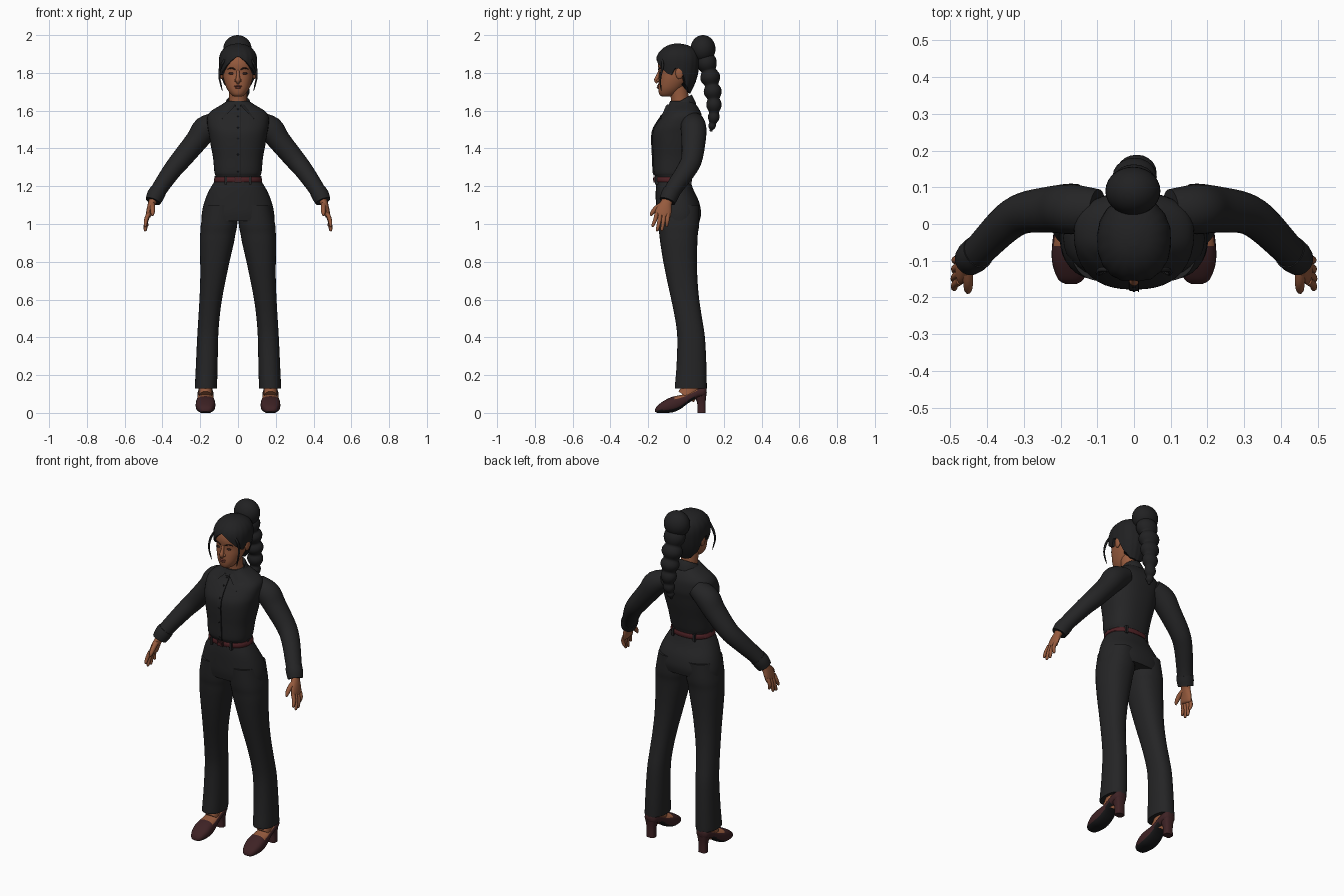
import bpy, bmesh, math
from mathutils import Vector


def material(name, r, g, b):
    m = bpy.data.materials.new(name)
    m.diffuse_color = (r, g, b, 1)
    return m


CLOTH = material("black_cloth", .018, .018, .019)
TRIM = material("dark_seam", .009, .009, .010)
HAIR = material("black_hair", .015, .015, .016)
SKIN = material("brown_skin", .31, .105, .048)
LIP = material("lip_brown", .22, .06, .04)
DARK = material("eye_dark", .03, .012, .009)
SHOE = material("oxblood_leather", .048, .016, .018)
BELT = material("belt_red", .075, .015, .018)


def sample(rows, per=4):
    """Catmull-Rom interpolation of rows of numbers."""
    out, n = [], len(rows)
    for i in range(n - 1):
        p0, p1, p2, p3 = (rows[max(0, min(n - 1, i + k))] for k in (-1, 0, 1, 2))
        for j in range(per):
            t = j / per
            out.append([.5 * (2 * b + (c - a) * t + (2 * a - 5 * b + 4 * c - d) * t * t
                        + (3 * b - a - 3 * c + d) * t ** 3) for a, b, c, d in zip(p0, p1, p2, p3)])
    return out + [list(rows[-1])]


def finish(name, bm, mats, mirror=False, rule=None, angle=45):
    bmesh.ops.recalc_face_normals(bm, faces=bm.faces)
    bm.normal_update()
    for f in bm.faces:
        f.smooth = True
        if rule:
            f.material_index = rule(f.calc_center_median(), f.normal)
    me = bpy.data.meshes.new(name)
    bm.to_mesh(me)
    bm.free()
    me.set_sharp_from_angle(angle=math.radians(angle))
    ob = bpy.data.objects.new(name, me)
    bpy.context.collection.objects.link(ob)
    for m in mats:
        me.materials.append(m)
    if mirror:
        ob.modifiers.new("mirror", 'MIRROR')
    return ob


def loft(name, rings, *mats, closed=True, **kw):
    bm = bmesh.new()
    vs = [[bm.verts.new(p) for p in r] for r in rings]
    n = len(rings[0])
    for a, b in zip(vs, vs[1:]):
        for i in range(n if closed else n - 1):
            j = (i + 1) % n
            bm.faces.new((a[i], a[j], b[j], b[i]))
    if closed:
        bm.faces.new(vs[0])
        bm.faces.new(vs[-1])
    return finish(name, bm, mats, **kw)


def oval(a, cx, cy, hx, hy, p=2.0):
    s, c = math.sin(a), -math.cos(a)
    return (cx + hx * math.copysign(abs(s) ** (2 / p), s), cy + hy * math.copysign(abs(c) ** (2 / p), c))


def turn(n):
    return [2 * math.pi * i / n for i in range(n)]


def body(name, rows, *mats, p=2.3, n=32, per=4, **kw):
    """Stack of ovals, rows are z, front y, back y, left x, right x."""
    rings = [[(*oval(a, (x0 + x1) / 2, (f + b) / 2, (x1 - x0) / 2, (b - f) / 2, p), z) for a in turn(n)]
             for z, f, b, x0, x1 in sample(rows, per)]
    return loft(name, rings, *mats, **kw)


def centred(rows):
    return [(z, f, b, -w, w) for z, f, b, w in rows]


def tube(name, rows, *mats, ref=(0, 1, 0), n=16, per=4, shape=None, **kw):
    """Swept oval, rows are x, y, z, radius across, radius along ref."""
    pts = sample(rows, per)
    rings = []
    for i, (x, y, z, ru, rv) in enumerate(pts):
        t = Vector(pts[min(i + 1, len(pts) - 1)][:3]) - Vector(pts[max(i - 1, 0)][:3])
        t.normalize()
        v = Vector(ref)
        v = (v - t * v.dot(t)).normalized()
        u = t.cross(v)
        k = shape(i / (len(pts) - 1)) if shape else 1
        rings.append([Vector((x, y, z)) + (u * math.cos(a) * ru + v * math.sin(a) * rv) * k for a in turn(n)])
    return loft(name, rings, *mats, **kw)


def ball(name, loc, size, mat, segs=20, **kw):
    bm = bmesh.new()
    bmesh.ops.create_uvsphere(bm, u_segments=segs, v_segments=segs // 2 + 2, radius=1)
    for v in bm.verts:
        v.co = [l + c * s for l, c, s in zip(loc, v.co, size)]
    return finish(name, bm, [mat], **kw)


def box(name, loc, size, mat, **kw):
    bm = bmesh.new()
    bmesh.ops.create_cube(bm, size=1)
    for v in bm.verts:
        v.co = [l + c * s for l, c, s in zip(loc, v.co, size)]
    return finish(name, bm, [mat], **kw)


# Blouse body, sleeves and cuffs
TORSO = [(1.20, -.15, .022, .113), (1.25, -.162, .025, .117), (1.275, -.171, .032, .125), (1.35, -.174, .05, .132),
         (1.42, -.178, .068, .145), (1.48, -.177, .08, .155), (1.52, -.163, .087, .162), (1.57, -.13, .084, .162),
         (1.60, -.106, .074, .14), (1.63, -.092, .055, .09), (1.65, -.085, .035, .06)]
body("blouse", centred(TORSO), CLOTH, p=2.4, n=40)
tube("sleeve", [(.10, .035, 1.545, .05, .06), (.17, .04, 1.505, .068, .068), (.22, .04, 1.44, .06, .064),
                (.30, .03, 1.343, .054, .056), (.35, 0, 1.282, .049, .052), (.41, -.06, 1.195, .043, .046),
                (.437, -.088, 1.15, .042, .044)], CLOTH, n=24, mirror=True)
tube("cuff", [(.424, -.076, 1.172, .045, .047), (.438, -.088, 1.148, .046, .047), (.45, -.099, 1.12, .041, .043)],
     CLOTH, n=24, mirror=True)
# Front placket follows the chest, with buttons
chest = [r for r in sample(TORSO) if 1.25 < r[0] < 1.62]
loft("placket", [[(-.014, f + .003, z), (-.012, f - .004, z), (.012, f - .004, z), (.014, f + .003, z)]
                 for z, f, b, w in chest], CLOTH)
loft("placket_seam", [[(.011, f - .002, z), (.011, f - .006, z), (.014, f - .006, z), (.014, f - .002, z)]
                      for z, f, b, w in chest], TRIM)
for z, f, b, w in chest[3::5]:
    ball("button", (0, f - .004, z), (.005, .003, .005), TRIM, 10)
# Folded collar with pointed front wings
columns = []
for i in range(21):
    t = i / 20
    a, lo = math.radians(14 + 166 * t), math.radians(38 + 142 * t)
    f = max(0, math.cos(a)) ** 2
    rb = .085 + .05 * f
    zt = 1.65 - .033 * math.cos(a) + .012 * f
    row = [(r * math.sin(a), -.03 - r * math.cos(a) * (1 + .25 * f), z)
           for r, z in ((.052, zt - .035), (.055, zt - .002), (.059, zt + .002), (.064, zt - .004))]
    row.append((rb * math.sin(lo), -.031 - rb * math.cos(lo), zt - .045 - .028 * f))
    row.append((rb * .96 * math.sin(lo), -.028 - rb * .96 * math.cos(lo), zt - .052 - .028 * f))
    columns.append(row)
loft("collar", columns, CLOTH, closed=False, mirror=True)

# Trousers
body("trouser_hips", centred([(1.235, -.156, .022, .118), (1.18, -.16, .04, .152), (1.12, -.16, .068, .177),
                              (1.06, -.158, .08, .191), (1.015, -.15, .072, .193)]), CLOTH, n=40)
body("trouser_leg", [(1.10, -.155, .07, .004, .176), (1.0, -.15, .07, .004, .196), (.95, -.142, .063, .013, .2),
                     (.9, -.136, .06, .022, .202), (.8, -.12, .058, .045, .2), (.7, -.1, .061, .066, .2),
                     (.6, -.078, .07, .085, .204), (.5, -.058, .085, .098, .21), (.4, -.046, .1, .105, .216),
                     (.25, -.05, .108, .108, .223), (.14, -.059, .11, .111, .228), (.13, -.058, .109, .112, .227)],
     CLOTH, mirror=True)
# Belt with buckle and loops
body("belt", centred([(1.222, -.163, .029, .125), (1.226, -.166, .032, .128), (1.245, -.166, .031, .125),
                      (1.249, -.163, .028, .121)]), BELT, n=40, per=1)
box("buckle", (0, -.168, 1.236), (.038, .01, .03), SHOE)
box("buckle_inset", (0, -.1735, 1.236), (.02, .004, .014), BELT)
for x, y in ((.065, -.155), (.118, -.075), (.07, .02)):
    box("belt_loop", (x, y, 1.232), (.012, .018, .045), CLOTH, mirror=True)

# Shoes: lofted toe to heel, with dark sole and bare instep
shoe = [(-.163, .006, .02, .016), (-.15, 0, .04, .035), (-.11, 0, .068, .05), (-.07, .003, .086, .052),
        (-.03, .02, .094, .048), (.01, .05, .105, .043), (.06, .078, .128, .042), (.095, .085, .14, .036),
        (.109, .098, .135, .02)]


def shoe_faces(c, n):
    if n.z < -.45 and c.y < .05:
        return 1
    return 2 if n.z > .55 and -.06 < c.y < .06 else 0


rings = [[(*oval(a, .172, (lo + hi) / 2, w, (hi - lo) / 2, 2.6), y) for a in turn(24)]
         for y, lo, hi, w in sample(shoe)]
loft("shoe", [[(x, y, z) for x, z, y in r] for r in rings], SHOE, TRIM, SKIN, mirror=True, rule=shoe_faces)
body("shoe_heel", [(0, .06, .104, .146, .198), (.012, .06, .104, .147, .197), (.06, .057, .104, .146, .198),
                   (.11, .03, .11, .135, .209)], SHOE, p=3, n=20, mirror=True)
tube("ankle", [(.172, .05, .22, .035, .038), (.172, .035, .14, .036, .045), (.172, .0, .085, .036, .05)],
     SKIN, mirror=True)

# Hands
tube("palm", [(.443, -.092, 1.14, .024, .027), (.456, -.105, 1.11, .02, .031), (.467, -.117, 1.075, .017, .041),
              (.474, -.124, 1.045, .014, .042), (.476, -.126, 1.035, .006, .036)], SKIN, mirror=True)
for i, tip in enumerate([(.49, -.175, .985), (.491, -.152, .962), (.489, -.127, .964), (.482, -.102, .985)]):
    y = -.155 + .02 * i
    tube("finger", [(.474, y, 1.055, .0115, .0115), (.487, (y * .55 + tip[1] * .45), (1.055 + tip[2]) / 2, .0105, .0105),
                    (tip[0], tip[1], tip[2] + .008, .008, .008), (*tip, .003, .003)], SKIN, n=10, mirror=True)
tube("thumb", [(.455, -.115, 1.11, .015, .015), (.452, -.155, 1.085, .014, .014), (.452, -.178, 1.06, .011, .011),
               (.453, -.187, 1.043, .004, .004)], SKIN, ref=(1, 0, 0), n=10, mirror=True)

# Head, neck and face
tube("neck", [(0, -.03, 1.58, .052, .052), (0, -.032, 1.66, .047, .047), (0, -.045, 1.74, .05, .05)],
     SKIN, n=24)
body("head", centred([(1.674, -.125, -.085, .018), (1.685, -.14, -.055, .036), (1.715, -.147, -.02, .058),
                      (1.76, -.146, .02, .075), (1.80, -.143, .04, .082), (1.85, -.148, .05, .086),
                      (1.90, -.132, .04, .076), (1.935, -.09, .0, .04)]), SKIN, p=2.2)
tube("nose", [(0, -.139, 1.815, .006, .007), (0, -.149, 1.785, .009, .009), (0, -.156, 1.763, .013, .013),
              (0, -.147, 1.752, .013, .010)], SKIN, ref=(1, 0, 0))
ball("nostril_wing", (.012, -.147, 1.76), (.008, .009, .008), SKIN, 12, mirror=True)
ball("ear", (.086, -.035, 1.80), (.011, .021, .033), SKIN, mirror=True)
ball("eye", (.034, -.136, 1.797), (.016, .006, .006), DARK, mirror=True)
tube("brow", [(.014, -.145, 1.818, .003, .003), (.035, -.141, 1.826, .004, .004), (.056, -.126, 1.82, .002, .002)],
     DARK, n=8, mirror=True)
ball("upper_lip", (0, -.147, 1.730), (.021, .007, .005), LIP)
ball("lower_lip", (0, -.147, 1.722), (.017, .008, .006), LIP)

# Hair cap: hairline height depends on the angle around the head
CAP = sample([(1.69, -.10, .022, .055), (1.75, -.14, .05, .084), (1.80, -.155, .064, .095), (1.86, -.159, .072, .101),
              (1.90, -.148, .066, .095), (1.93, -.122, .045, .074), (1.948, -.09, .005, .045),
              (1.955, -.06, -.03, .012)], 6)
LINE = [(0, 1.888), (20, 1.862), (45, 1.822), (65, 1.795), (75, 1.79), (85, 1.825), (98, 1.82), (115, 1.74),
        (140, 1.70), (180, 1.692)]


def lookup(table, x):
    for a, b in zip(table, table[1:]):
        if x <= b[0]:
            t = max(0, (x - a[0]) / (b[0] - a[0]))
            return [p + (q - p) * t for p, q in zip(a, b)]
    return table[-1]


def hair_point(a, t):
    deg = math.degrees(min(a, 2 * math.pi - a))
    low = lookup(LINE, deg)[1]
    z = low + (1.955 - low) * math.sin(max(t, 0) * math.pi / 2)
    _, f, b, w = lookup(CAP, z)
    k = (.86 if t < 0 else 1) * (1 + .012 * math.sin(a * 18) * (1 - max(t, 0)))
    return (*oval(a, 0, (f + b) / 2, w * k, (b - f) / 2 * k, 2.2), z)


loft("hair_cap", [[hair_point(a, j / 14) for a in turn(72)] for j in range(-1, 15)], HAIR)
tube("face_strand", [(.07, -.125, 1.87, .006, .006), (.093, -.125, 1.83, .007, .007), (.099, -.135, 1.78, .005, .005),
                     (.09, -.135, 1.735, .004, .004), (.083, -.13, 1.705, .001, .001)], HAIR, n=8, mirror=True)
# High bun and bubbled ponytail
ball("bun", (-.003, .09, 1.927), (.075, .066, .073), HAIR, 28)
tube("ponytail", [(0, .095, 1.90, .05, .058), (0, .118, 1.82, .052, .06), (.004, .135, 1.74, .048, .055),
                  (.01, .146, 1.66, .042, .048), (.01, .148, 1.58, .032, .035), (.006, .138, 1.52, .02, .022),
                  (.004, .132, 1.49, .006, .006)], HAIR, ref=(1, 0, 0), n=20, per=10,
     shape=lambda t: .72 + .33 * abs(math.sin(math.pi * 6.5 * t ** 1.1)), angle=80)
